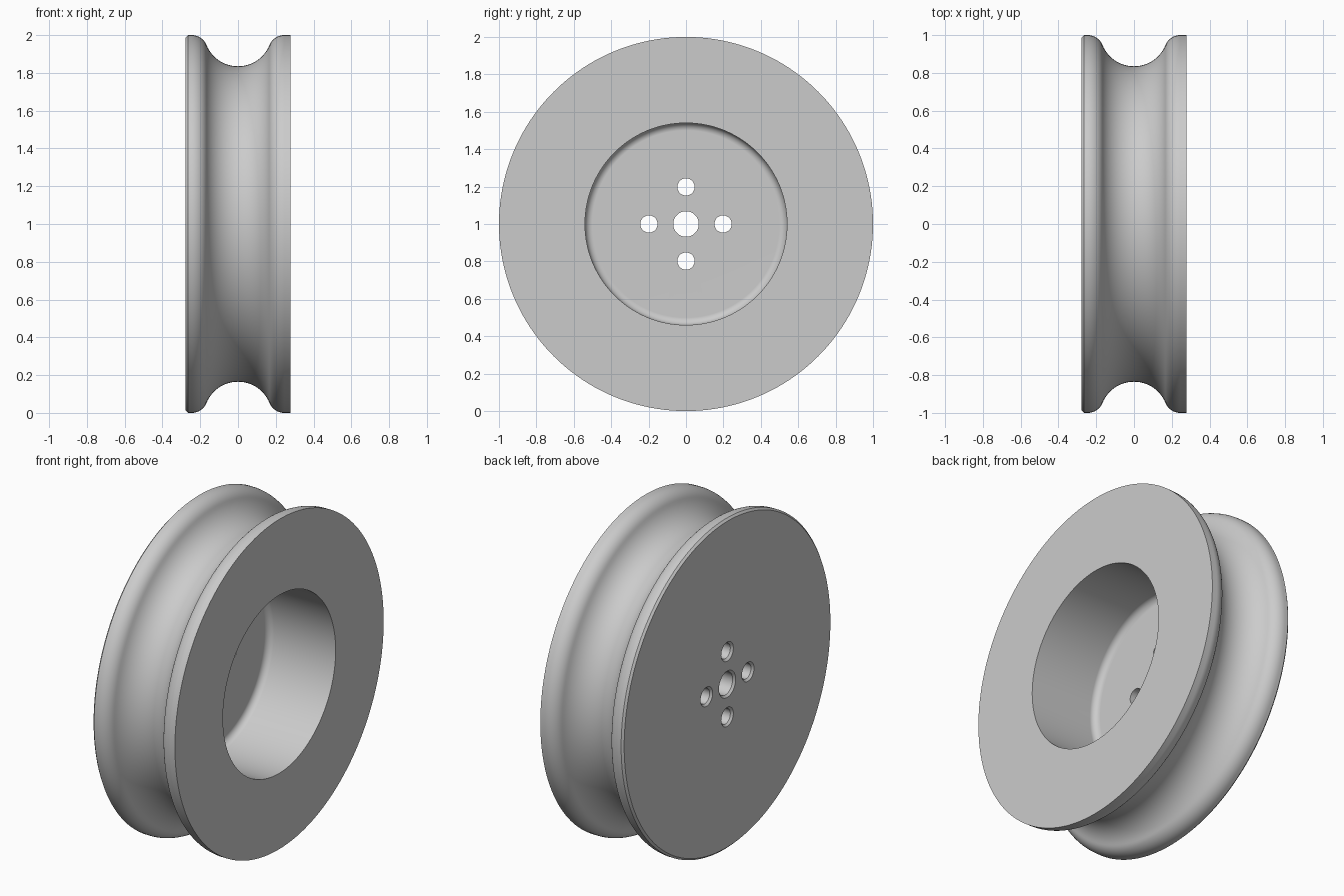
import bpy
import bmesh
from math import sin, cos, pi, atan2, sqrt
from mathutils import Matrix, Vector

cube = bpy.data.objects.get("Cube")
if cube:
    bpy.data.objects.remove(cube, do_unlink=True)

HALF = 0.277        # half width along the axle
CHAMFER = 0.012
FLOOR = -0.177      # inner face of the web
BORE = 0.068
BOLT = 0.046

grey = bpy.data.materials.new("plain grey")
grey.use_nodes = True
colour = (0.6, 0.6, 0.6, 1)
grey.diffuse_color = colour
grey.node_tree.nodes["Principled BSDF"].inputs["Base Color"].default_value = colour


def arc(cx, cr, radius, start, end, steps):
    """Points (x, r) along an arc, both ends included."""
    angles = [start + (end - start) * i / steps for i in range(steps + 1)]
    return [(cx + radius * cos(a), cr + radius * sin(a)) for a in angles]


def lathe(name, profile, segments):
    """Spin a closed (x, r) profile about the x axis."""
    bm = bmesh.new()
    rings = []
    for i in range(segments):
        a = 2 * pi * i / segments
        rings.append([bm.verts.new((x, r * cos(a), r * sin(a))) for x, r in profile])
    n = len(profile)
    for i in range(segments):
        a, b = rings[i], rings[(i + 1) % segments]
        for j in range(n):
            k = (j + 1) % n
            bm.faces.new((a[j], a[k], b[k], b[j]))
    bmesh.ops.remove_doubles(bm, verts=bm.verts, dist=1e-5)
    bmesh.ops.recalc_face_normals(bm, faces=bm.faces)
    mesh = bpy.data.meshes.new(name)
    bm.to_mesh(mesh)
    bm.free()
    mesh.materials.append(grey)
    obj = bpy.data.objects.new(name, mesh)
    bpy.context.collection.objects.link(obj)
    return obj


# Rope groove blending tangentially into rounded flange shoulders
groove_r, groove_c = 0.18, 1.015
fillet = 0.084
shoulder_x = sqrt((groove_r + fillet) ** 2 - (groove_c - 1 + fillet) ** 2)
tilt = atan2(groove_c - 1 + fillet, shoulder_x)
groove = (arc(-shoulder_x, 1 - fillet, fillet, pi / 2, tilt, 10)
          + arc(0, groove_c, groove_r, pi + tilt, 2 * pi - tilt, 32)[1:-1]
          + arc(shoulder_x, 1 - fillet, fillet, pi - tilt, pi / 2, 10))

# Full wheel section: chamfered left rim, groove, right recess, web and bore
recess, corner = 0.54, 0.04
profile = ([(-HALF, BORE + CHAMFER), (-HALF, 1 - CHAMFER), (-HALF + CHAMFER, 1)]
           + groove
           + [(HALF, 1), (HALF, recess)]
           + arc(FLOOR + corner, recess - corner, corner, pi / 2, pi, 8)
           + [(FLOOR, BORE), (-HALF + CHAMFER, BORE)])
wheel = lathe("pulley_wheel", profile, 160)

# Four countersunk bolt holes around the bore
cutter_profile = [(-HALF - CHAMFER, 0), (-HALF - CHAMFER, BOLT + 2 * CHAMFER),
                  (-HALF + CHAMFER, BOLT), (FLOOR + 0.05, BOLT), (FLOOR + 0.05, 0)]
for i in range(4):
    cutter = lathe("bolt_hole_cutter", cutter_profile[:], 40)
    a = i * pi / 2
    cutter.data.transform(Matrix.Translation(Vector((0, 0.198 * cos(a), 0.198 * sin(a)))))
    cutter.hide_render = True
    cut = wheel.modifiers.new("bolt_hole", "BOOLEAN")
    cut.operation = "DIFFERENCE"
    cut.solver = "EXACT"
    cut.object = cutter
    bpy.context.view_layer.objects.active = wheel
    bpy.ops.object.modifier_apply(modifier=cut.name)
    bpy.data.objects.remove(cutter, do_unlink=True)

# Stand the wheel on the ground and smooth its curved surfaces
wheel.data.transform(Matrix.Translation((0, 0, 1)))
bpy.ops.object.select_all(action="DESELECT")
wheel.select_set(True)
bpy.context.view_layer.objects.active = wheel
bpy.ops.object.shade_smooth_by_angle(angle=pi / 6)
weighted = wheel.modifiers.new("even_shading", "WEIGHTED_NORMAL")
weighted.keep_sharp = True
